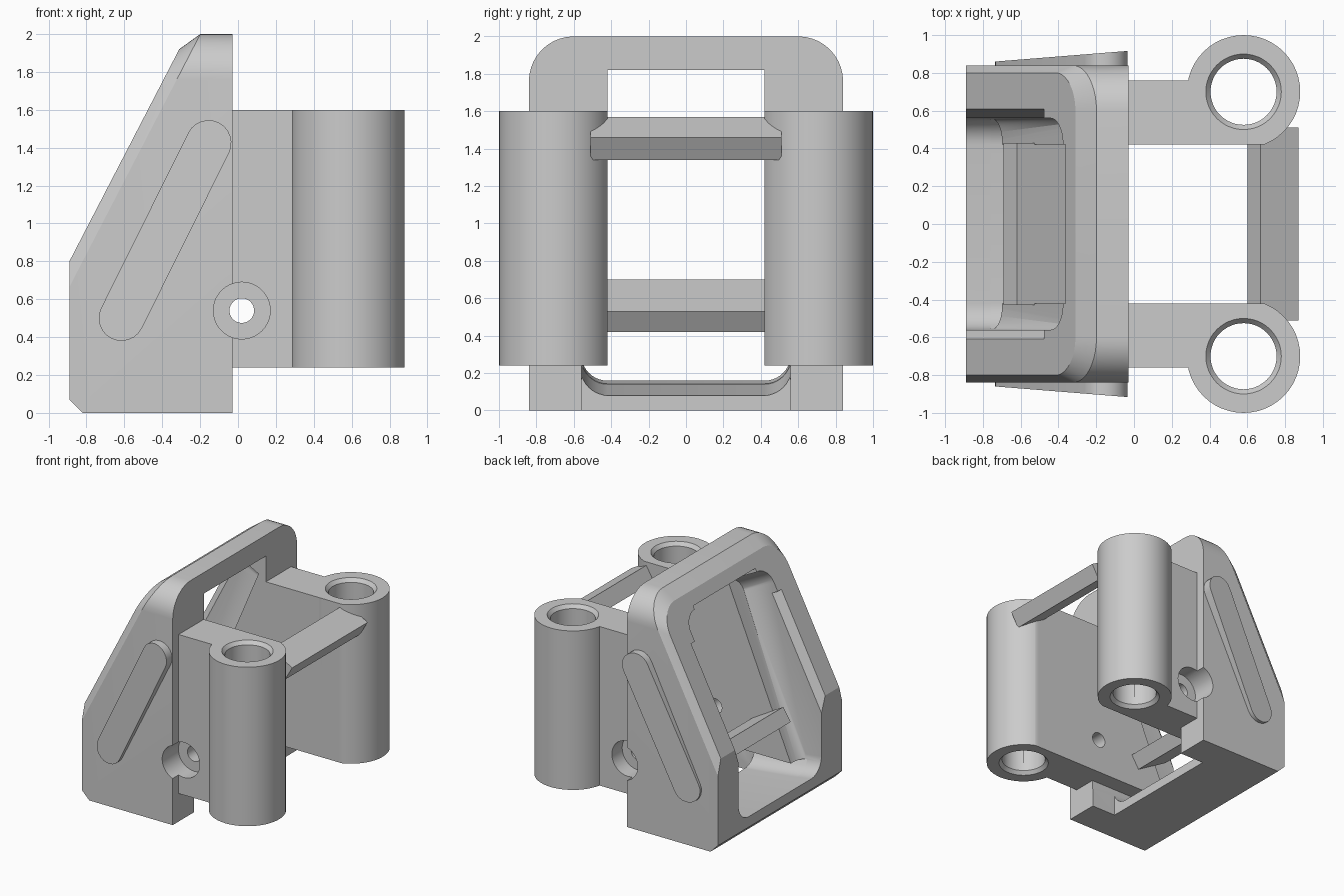
import bpy, bmesh, math
from mathutils import Vector

if "Cube" in bpy.data.objects:
    bpy.data.objects.remove(bpy.data.objects["Cube"], do_unlink=True)

grey = bpy.data.materials.new("plain grey")
grey.use_nodes = True
COLOUR = (0.6, 0.6, 0.6, 1)
grey.diffuse_color = COLOUR
grey.node_tree.nodes["Principled BSDF"].inputs["Base Color"].default_value = COLOUR


def make(name, bm):
    bmesh.ops.recalc_face_normals(bm, faces=bm.faces)
    mesh = bpy.data.meshes.new(name)
    bm.to_mesh(mesh)
    bm.free()
    mesh.materials.append(grey)
    ob = bpy.data.objects.new(name, mesh)
    bpy.context.collection.objects.link(ob)
    return ob


def hull(points):
    """Convex solid round a set of points, with flat faces merged."""
    bm = bmesh.new()
    for p in points:
        bm.verts.new(p)
    bmesh.ops.remove_doubles(bm, verts=bm.verts, dist=0.0005)
    bmesh.ops.convex_hull(bm, input=bm.verts)
    loose = [v for v in bm.verts if not v.link_faces]
    bmesh.ops.delete(bm, geom=loose, context="VERTS")
    bmesh.ops.dissolve_limit(bm, angle_limit=math.radians(0.5), verts=bm.verts, edges=bm.edges)
    return bm


def xz_hull(points, y0, y1):
    return hull([(x, y, z) for x, z in points for y in (y0, y1)])


def box(x0, x1, y0, y1, z0, z1):
    return xz_hull([(x0, z0), (x1, z0), (x1, z1), (x0, z1)], y0, y1)


def lathe(profile, steps=48):
    """Closed (radius, z) profile turned about the z axis."""
    bm = bmesh.new()
    rings = [[bm.verts.new((r * math.cos(a), r * math.sin(a), z)) for r, z in profile]
             for a in (2 * math.pi * i / steps for i in range(steps))]
    n = len(profile)
    for i in range(steps):
        p, q = rings[i], rings[(i + 1) % steps]
        for j in range(n):
            k = (j + 1) % n
            bm.faces.new((p[j], q[j], q[k], p[k]))
    return bm


def disc(x, z, r, y0, y1, n=40):
    return xz_hull([(x + r * math.cos(2 * math.pi * i / n), z + r * math.sin(2 * math.pi * i / n))
                    for i in range(n)], y0, y1)


def cut(ob, cutters):
    """Subtract each cutter mesh and bake the result."""
    for bm in cutters:
        helper = make("cutter", bm)
        helper.hide_render = True
        mod = ob.modifiers.new("cut", "BOOLEAN")
        mod.operation, mod.solver, mod.object = "DIFFERENCE", "EXACT", helper
        bpy.context.view_layer.update()
        baked = bpy.data.meshes.new_from_object(
            ob.evaluated_get(bpy.context.evaluated_depsgraph_get()))
        ob.modifiers.clear()
        ob.data = baked
        bpy.data.objects.remove(helper, do_unlink=True)


# Frame: rounded arch in front, sloped back with a chamfered rim
BACK, FACE, KNEE, RISE = -0.89, -0.03, 0.8, 1.931
QUARTER = [math.pi / 2 * i / 10 for i in range(11)]


def arch(half_width, top, radius):
    return [(half_width - radius + radius * math.cos(a), top - radius + radius * math.sin(a))
            for a in QUARTER]


def slope_x(z):
    return BACK + (z - KNEE) / RISE


half = [(BACK, 0.84, 0.07), (-0.82, 0.84, 0), (FACE, 0.84, 0),
        (BACK, 0.84, KNEE - 0.07 * RISE), (BACK, 0.80, KNEE)]
for y, z in arch(0.84, 2, 0.24):
    half += [(FACE, y, z), (slope_x(z) + 0.07, y, z)]
half += [(slope_x(z), y, z) for y, z in arch(0.80, 1.92, 0.20)]
frame = make("frame", hull([(x, s * y, z) for x, y, z in half for s in (1, -1)]))

# Inner cavity with rounded corners, in a sloping upper and a low part
step = Vector((0.64, 0, 1.41)).normalized()
upper, lower = [], []
for a in QUARTER:
    y, lift = 0.42 + 0.14 * math.cos(a), 0.14 * (1 - math.sin(a))
    for s in (1, -1):
        upper += [(-1.2, s * y, 0.2 + lift), (-0.74, s * y, 0.14 + lift),
                  (-0.1 - step.x * lift, s * y, 1.65 - step.z * lift),
                  (-0.7 - step.x * lift, s * y, 1.96 - step.z * lift)]
        lower += [(-0.76, s * y, min(0.24, 0.14 + lift)), (-0.26, s * y, 0.08 + lift),
                  (0.1, s * y, 0.04 + lift), (-0.76, s * y, 0.24), (0.1, s * y, 0.24)]

# Narrow window right through, and the notch under the arms
window = box(-1.2, 0.2, -0.42, 0.42, 0.22, 1.82)
notch = box(-0.26, 0.2, -0.555, 0.555, -0.1, 0.24)

# Chamfer along the two long sides of the sloped opening
along = Vector((1, 0, RISE)).normalized()
out = Vector((-RISE, 0, 1)).normalized()
lips = []
for s in (1, -1):
    lips.append(hull([Vector((BACK, s * y, KNEE)) + out * d + along * t
                      for y, d in ((0.5, -0.06), (0.56, -0.06), (0.61, 0), (0.61, 0.1), (0.5, 0.1))
                      for t in (-0.3, 0.9)]))


def screw_cutters():
    bores = [disc(0.02, 0.54, 0.065, -1.2, 1.2)]
    for s in (1, -1):
        bores.append(disc(0.02, 0.54, 0.15, s * 0.62, s * 1.2))
    return bores


cut(frame, [hull(upper), hull(lower), window, notch] + lips + screw_cutters())

parts = [frame]
PIN_X, PIN_Y, Z0, Z1 = 0.58, 0.70, 0.24, 1.60
for s, side in ((1, "back"), (-1, "front")):
    # Arm joining the frame to the sleeve, drilled for the sleeve bore and screw
    arm = make(side + "_arm", box(-0.05, PIN_X, s * 0.42, s * 0.76, Z0, Z1))
    bore = lathe([(0.001, -1), (0.25, -1), (0.25, 3), (0.001, 3)])
    bmesh.ops.translate(bore, verts=bore.verts, vec=(PIN_X, s * PIN_Y, 0))
    cut(arm, [bore] + screw_cutters())

    # Hollow sleeve with chamfered mouths, trimmed flush with the arm inside
    tube = lathe([(0.3, Z0), (0.3, Z1), (0.2, Z1), (0.175, Z1 - 0.03),
                  (0.175, Z0 + 0.03), (0.2, Z0)])
    bmesh.ops.translate(tube, verts=tube.verts, vec=(PIN_X, s * PIN_Y, 0))
    sleeve = make(side + "_sleeve", tube)
    cut(sleeve, [box(0, 1.2, -0.42, 0.42, 0, 2)])

    # Tapered raised rib on the frame side
    low, high, r = Vector((-0.615, 0.5)), Vector((-0.155, 1.425)), 0.12
    tilt = math.atan2(high.y - low.y, high.x - low.x)
    pts = []
    for centre, turn in ((low, math.pi / 2), (high, -math.pi / 2)):
        for i in range(13):
            a = tilt + turn + math.pi * i / 12
            x, z = centre.x + r * math.cos(a), centre.y + r * math.sin(a)
            pts += [(x, s * 0.8, z), (x, s * (0.86 + 0.08 * (x + 0.735)), z)]
    parts += [arm, sleeve, make(side + "_rib", hull(pts))]

# Tilted cross bars
parts.append(make("inner_crossbar", xz_hull(
    [(-0.62, 0.70), (-0.33, 0.53), (-0.40, 0.42), (-0.69, 0.59)], -0.43, 0.43)))
parts.append(make("outer_crossbar", xz_hull(
    [(0.67, 1.57), (0.87, 1.46), (0.80, 1.34), (0.60, 1.45)], -0.51, 0.51)))

bpy.ops.object.select_all(action="DESELECT")
for ob in parts:
    ob.select_set(True)
bpy.context.view_layer.objects.active = frame
bpy.ops.object.shade_smooth_by_angle(angle=math.radians(20))
